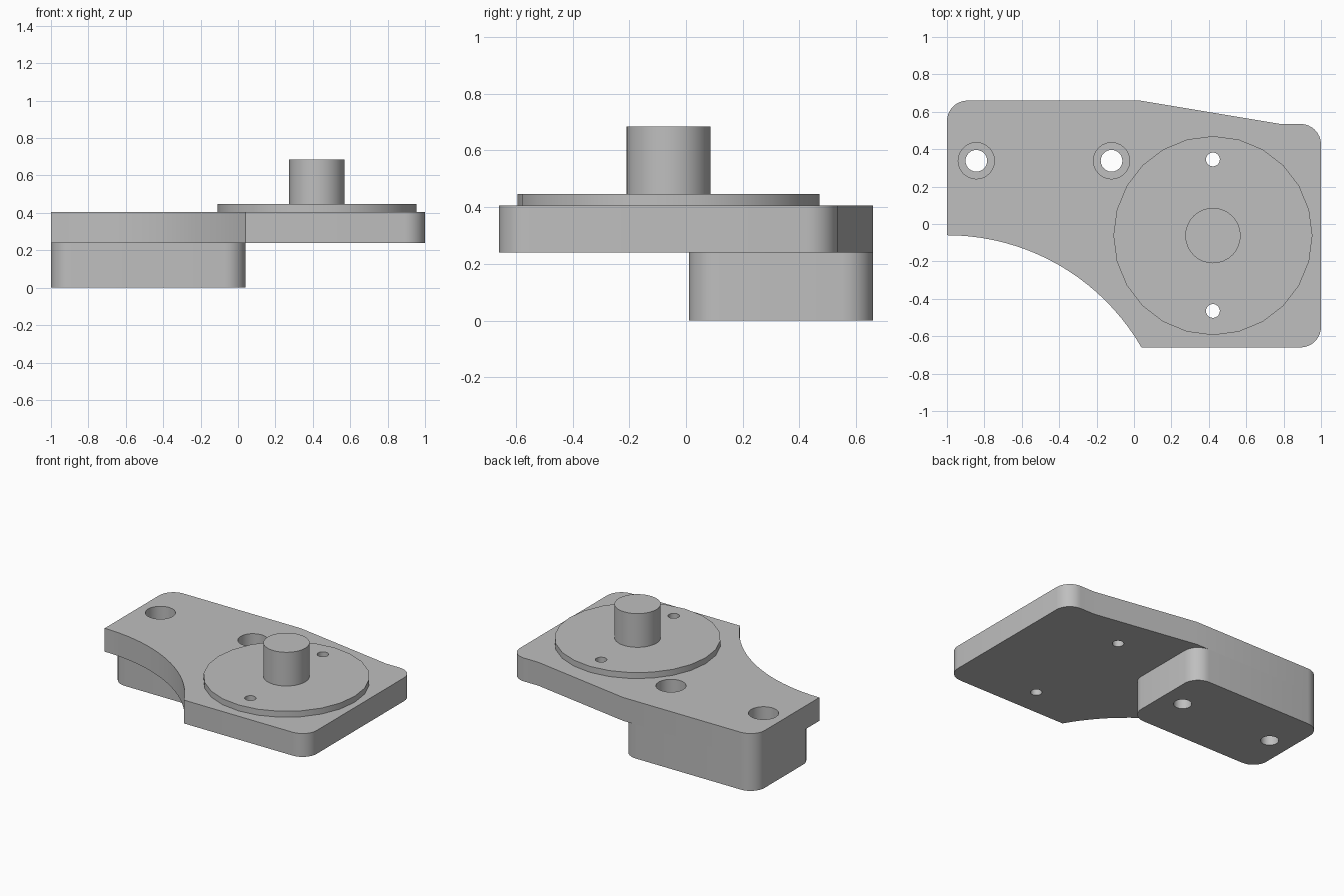
import bpy
import bmesh
from math import sin, cos, pi, radians, asin, sqrt
from mathutils import Vector

if "Cube" in bpy.data.objects:
    bpy.data.objects.remove(bpy.data.objects["Cube"])

GREY = (0.52, 0.52, 0.52, 1)
metal = bpy.data.materials.new("plain grey")
metal.use_nodes = True
metal.diffuse_color = GREY
metal.node_tree.nodes["Principled BSDF"].inputs["Base Color"].default_value = GREY

# Heights of the stacked layers
BLOCK_TOP, PLATE_TOP, DISC_TOP, POST_TOP = 0.24, 0.405, 0.447, 0.685
FILLET = 0.11
HUB = (0.422, -0.062)


def circle(center, radius, sides):
    return [(center[0] + radius * cos(2 * pi * i / sides),
             center[1] + radius * sin(2 * pi * i / sides)) for i in range(sides)]


def fillet(prev, corner, nxt, radius=FILLET, steps=8):
    """Rounded right-angle corner as a quarter arc."""
    p = Vector(corner)
    a = (Vector(prev) - p).normalized()
    b = (Vector(nxt) - p).normalized()
    c = p + (a + b) * radius
    return [tuple(c - b * radius * cos(t) - a * radius * sin(t))
            for t in (pi / 2 * i / steps for i in range(steps + 1))]


def prism(name, outline, bottom, top):
    bm = bmesh.new()
    face = bm.faces.new([bm.verts.new((x, y, bottom)) for x, y in outline])
    result = bmesh.ops.extrude_face_region(bm, geom=[face])
    moved = [v for v in result["geom"] if isinstance(v, bmesh.types.BMVert)]
    bmesh.ops.translate(bm, verts=moved, vec=(0, 0, top - bottom))
    bmesh.ops.recalc_face_normals(bm, faces=bm.faces)
    mesh = bpy.data.meshes.new(name)
    bm.to_mesh(mesh)
    bm.free()
    mesh.materials.append(metal)
    obj = bpy.data.objects.new(name, mesh)
    bpy.context.collection.objects.link(obj)
    return obj


def drill(obj, centers, radius, sides=24):
    """Cut vertical through holes and bake the result."""
    for center in centers:
        cutter = prism("drill_cutter", circle(center, radius, sides), -0.2, 1)
        cutter.hide_render = True
        mod = obj.modifiers.new("hole", "BOOLEAN")
        mod.operation = "DIFFERENCE"
        mod.solver = "EXACT"
        mod.object = cutter
        bpy.context.view_layer.update()
        graph = bpy.context.evaluated_depsgraph_get()
        baked = bpy.data.meshes.new_from_object(obj.evaluated_get(graph))
        obj.modifiers.clear()
        obj.data = baked
        bpy.data.objects.remove(cutter)


def smooth(obj):
    bpy.ops.object.select_all(action="DESELECT")
    obj.select_set(True)
    bpy.context.view_layer.objects.active = obj
    bpy.ops.object.shade_smooth_by_angle(angle=radians(30))


bolt_holes = [(-0.843, 0.338), (-0.12, 0.338)]
pin_holes = [(HUB[0], 0.345), (HUB[0], -0.465)]

# Plate: concave arc on the front left, sloped back edge, rounded corners
RUN, DROP = 1.04, 0.6
arc_radius = (RUN ** 2 + DROP ** 2) / (2 * DROP)
sweep = asin(RUN / arc_radius)
arc = [(-1 + arc_radius * sin(t), -0.06 - arc_radius * (1 - cos(t)))
       for t in (sweep * i / 20 for i in range(21))]
back_left, slope_start, slope_end = (-1, 0.66), (0.03, 0.66), (0.78, 0.535)
back_right, front_right = (1, 0.535), (1, -0.66)
outline = (arc
           + fillet(arc[-1], front_right, back_right)
           + fillet(front_right, back_right, slope_end)
           + [slope_end, slope_start]
           + fillet(slope_start, back_left, arc[0]))
plate = prism("mounting_plate", outline, BLOCK_TOP, PLATE_TOP)
drill(plate, bolt_holes, 0.097)
drill(plate, pin_holes, 0.037)

# Foot block under the back, all corners rounded
corners = [(-1, 0.01), (0.04, 0.01), (0.04, 0.66), (-1, 0.66)]
block_outline = []
for i, corner in enumerate(corners):
    block_outline += fillet(corners[i - 1], corner, corners[(i + 1) % 4])
block = prism("foot_block", block_outline, 0, BLOCK_TOP)
drill(block, bolt_holes, 0.058)

# Flange disc and central post
disc = prism("flange_disc", circle(HUB, 0.532, 24), PLATE_TOP, DISC_TOP)
drill(disc, pin_holes, 0.037)
post = prism("centre_post", circle(HUB, 0.148, 32), DISC_TOP, POST_TOP)

for part in (plate, block, disc, post):
    smooth(part)
